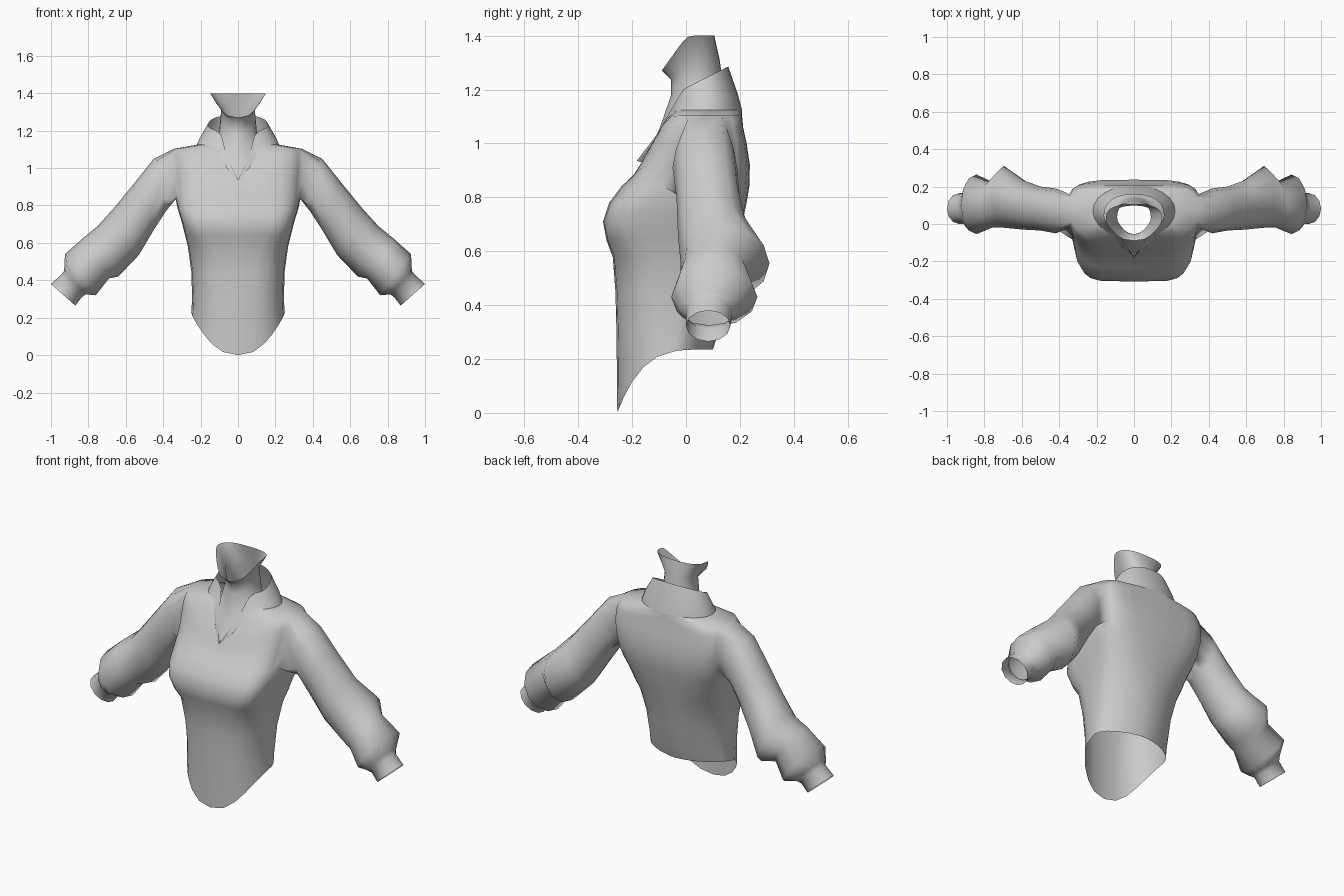
import bpy, bmesh, math

K = 12  # segments from centre front to centre back

fabric = bpy.data.materials.new("soft_grey")
fabric.diffuse_color = (0.6, 0.6, 0.6, 1)


def ring(bm, zf, zb, w, yf, ys, yb, e=1.0, p=12, tilt=0.0, eb=None, hem=False):
    """Half cross-section; zf/zb are front and back heights, e/eb the squareness."""
    verts = []
    for k in range(K + 1):
        t = math.pi * k / K
        front = k <= K / 2
        ex = e if front else (eb or e)
        s, c = abs(math.sin(t)) ** ex, abs(math.cos(t)) ** ex
        f = max(0.0, math.cos(t)) ** p
        z = zf * f + zb * (1 - f)
        if front:
            y = ys + (yf + 0.45 * (0 if hem else z - zf) - ys) * c
        else:
            y = ys + (yb - ys) * c
        z -= tilt * (yb - y) * (1 - f)
        if hem:
            z = zb * (1 - ((yb - y) / (yb - yf)) ** 4)
        verts.append(bm.verts.new((w * s if 0 < k < K else 0, y, z)))
    return verts


def skin(bm, a, b, closed=False, skip=()):
    n = len(a)
    for k in range(n if closed else n - 1):
        if k not in skip:
            j = (k + 1) % n
            bm.faces.new((a[k], a[j], b[j], b[k]))


def finish(bm, name):
    bmesh.ops.recalc_face_normals(bm, faces=bm.faces)
    me = bpy.data.meshes.new(name)
    bm.to_mesh(me)
    bm.free()
    me.materials.append(fabric)
    ob = bpy.data.objects.new(name, me)
    bpy.context.collection.objects.link(ob)
    m = ob.modifiers.new("mirror", 'MIRROR')
    m.use_clip = True
    bpy.context.view_layer.objects.active = ob
    ob.select_set(True)
    bpy.ops.object.shade_smooth_by_angle(angle=math.radians(85))
    ob.select_set(False)


# Bodice: pointed hem, bust, armholes and neckline
neckline = (0.93, 1.125, 0.22, -0.165, 0.07, 0.208)
body = [
    (0.30, 0.30, 0.245, -0.258, -0.03, 0.12, 0.8, 12, 0, 1.15),
    (0.45, 0.45, 0.25, -0.262, -0.02, 0.15, 0.7, 12, 0, 1.05),
    (0.58, 0.58, 0.268, -0.272, 0.0, 0.18, 0.6, 12, 0, 0.95),
    (0.64, 0.64, 0.283, -0.295, 0.02, 0.195, 0.45, 12, 0, 0.85),
    (0.71, 0.71, 0.30, -0.308, 0.03, 0.21, 0.38, 12, 0, 0.75),
    (0.78, 0.78, 0.322, -0.285, 0.05, 0.225, 0.42, 12, 0, 0.65),
    (0.84, 0.84, 0.335, -0.24, 0.07, 0.235, 0.52, 12, 0, 0.6),
    (0.875, 0.92, 0.345, -0.20, 0.075, 0.237, 0.6, 12, 0, 0.5),
    (0.895, 1.00, 0.35, -0.185, 0.075, 0.225, 0.6, 12, 0, 0.42),
    (0.91, 1.06, 0.35, -0.175, 0.075, 0.212, 0.6, 12, 0, 0.45),
    (0.92, 1.103, 0.342, -0.17, 0.075, 0.208, 0.7, 12, 0, 0.6),
    neckline,
]
bm = bmesh.new()
rows = [ring(bm, 0, 0.235, 0.25, -0.255, -0.04, 0.10, 0.85, eb=1.2, hem=True)]
rows += [ring(bm, *r) for r in body]
for i in range(len(rows) - 1):
    skin(bm, rows[i], rows[i + 1], skip=(5, 6) if 7 <= i < 11 else ())

# Sleeve: rings given by top x, top z, bottom x, bottom z, front y, back y
sleeve = [
    (0.45, 1.05, 0.385, 0.77, -0.05, 0.19),
    (0.55, 0.925, 0.45, 0.67, -0.035, 0.20),
    (0.66, 0.79, 0.53, 0.535, -0.03, 0.235),
    (0.75, 0.69, 0.64, 0.42, -0.02, 0.31),
    (0.83, 0.625, 0.69, 0.41, -0.02, 0.225),
    (0.925, 0.54, 0.76, 0.32, -0.055, 0.265),
    (0.93, 0.45, 0.815, 0.325, -0.03, 0.20),
    (0.945, 0.43, 0.835, 0.31, 0.0, 0.17),
    (1.0, 0.38, 0.87, 0.265, 0.0, 0.165),
]
# Armhole edge, running from the shoulder down the front and up the back
last = ([rows[11][6]] + [rows[i][5] for i in range(11, 6, -1)]
        + [rows[7][6]] + [rows[i][7] for i in range(7, 12)])
for n, (tx, tz, bx, bz, yf, yb) in enumerate(sleeve):
    cur = []
    square = 0.8 if n < 2 else 1.0  # boxier near the shoulder
    for i in range(12):
        a = 2 * math.pi * i / 12
        c, s = math.cos(a) / 2, math.sin(a)
        s = math.copysign(abs(s) ** square, s) / 2
        cur.append(bm.verts.new(((tx + bx) / 2 + (tx - bx) * c,
                                 (yf + yb) / 2 - (yb - yf) * s,
                                 (tz + bz) / 2 + (tz - bz) * c)))
    skin(bm, last, cur, closed=True)
    last = cur
finish(bm, "bodice_and_sleeves")


def loft(name, rings):
    bm = bmesh.new()
    rs = [ring(bm, *r) for r in rings]
    for a, b in zip(rs, rs[1:]):
        skin(bm, a, b)
    finish(bm, name)


# Standing collar, higher at the back and open in a V at the front
loft("collar", [
    neckline,
    (0.932, 1.185, 0.205, -0.172, 0.065, 0.192, 0.95, 14, 0.2),
    (0.935, 1.285, 0.16, -0.183, 0.045, 0.157, 0.85, 18, 0.5),
])

# Neck, flaring to the jaw rim at the top
loft("neck", [
    (0.93, 1.10, 0.17, -0.163, 0.07, 0.17),
    (1.05, 1.12, 0.12, -0.10, 0.05, 0.15),
    (1.18, 1.20, 0.10, -0.055, 0.045, 0.14),
    (1.235, 1.31, 0.09, -0.055, 0.035, 0.125, 0.9, 2.5),
    (1.27, 1.40, 0.15, -0.09, 0.03, 0.105, 0.75, 2.5),
])
